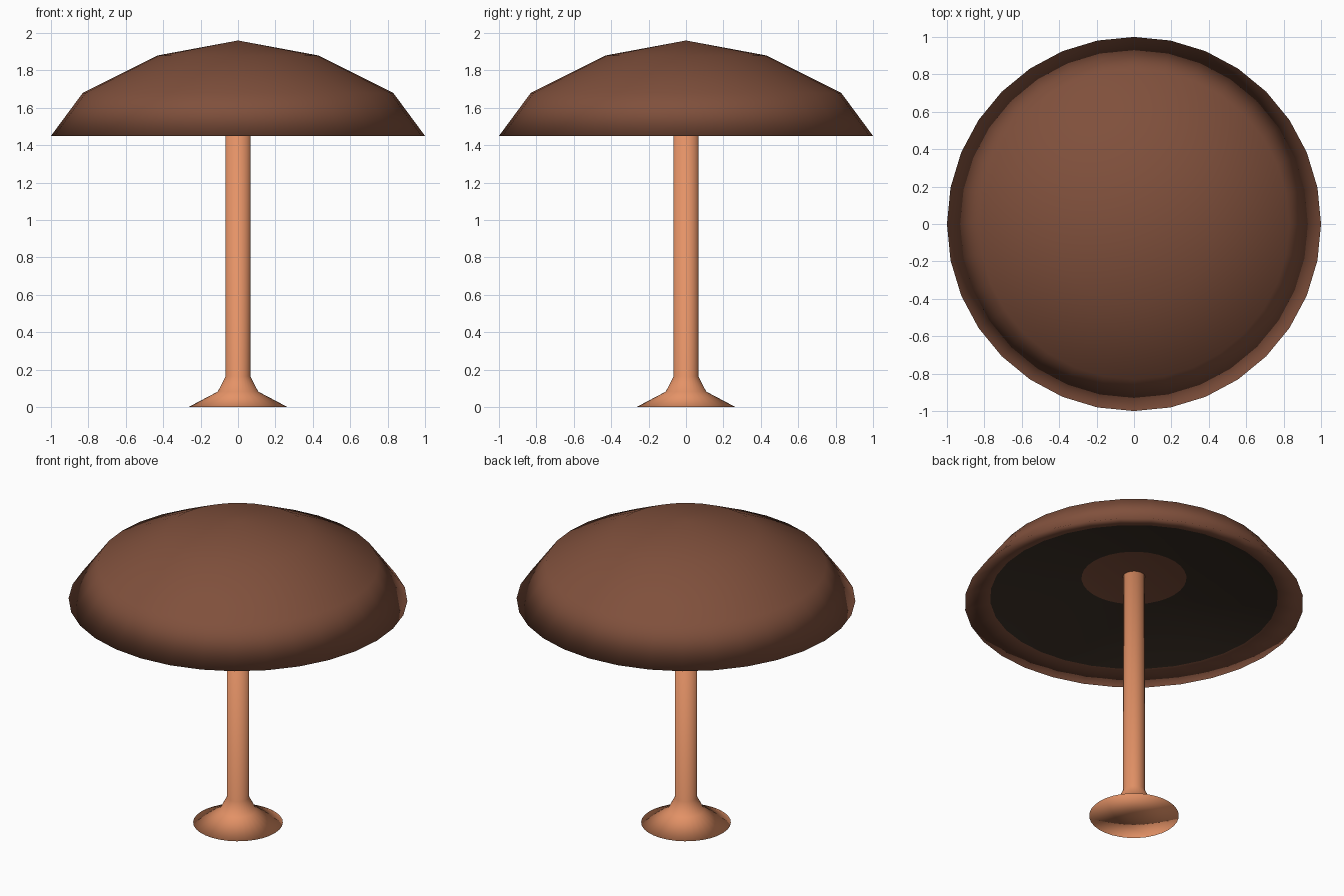
import bpy, bmesh, math

if "Cube" in bpy.data.objects:
    bpy.data.objects.remove(bpy.data.objects["Cube"])

def material(name, rgb):
    m = bpy.data.materials.new(name)
    m.diffuse_color = (*rgb, 1)
    m.use_nodes = True
    m.node_tree.nodes["Principled BSDF"].inputs["Base Color"].default_value = m.diffuse_color
    return m

brown = material("cap brown", (0.215, 0.080, 0.045))
dark = material("underside dark", (0.045, 0.030, 0.020))
orange = material("stem orange", (0.78, 0.29, 0.135))

def lathe(name, profile, mats, rule=None, sides=32):
    """Spin (radius, height) points around z; radius 0 makes a pole point."""
    bm = bmesh.new()
    rings = []
    for r, z in profile:
        n = sides if r > 0 else 1
        rings.append([bm.verts.new((r * math.cos(2 * math.pi * i / sides),
                                    r * math.sin(2 * math.pi * i / sides), z))
                      for i in range(n)])
    for k, (a, b) in enumerate(zip(rings, rings[1:])):
        for i in range(sides):
            j = (i + 1) % sides
            quad = [a[i % len(a)], a[j % len(a)], b[j % len(b)], b[i % len(b)]]
            f = bm.faces.new(list(dict.fromkeys(quad)))
            f.smooth = True
            f.material_index = rule(k) if rule else 0
    bmesh.ops.recalc_face_normals(bm, faces=bm.faces)
    mesh = bpy.data.meshes.new(name)
    bm.to_mesh(mesh)
    bm.free()
    for m in mats:
        mesh.materials.append(m)
    ob = bpy.data.objects.new(name, mesh)
    bpy.context.collection.objects.link(ob)
    return ob

# stem with flared foot
lathe("stem", [(0, 0), (0.265, 0), (0.108, 0.083), (0.066, 0.165),
               (0.066, 1.65), (0, 1.65)], [orange])

# domed cap: outer shell, then shallow conical underside with a dark ring
lathe("cap", [(0, 1.96), (0.43, 1.88), (0.83, 1.68), (1.0, 1.45),
              (0.85, 1.49), (0.31, 1.62), (0, 1.63)],
      [brown, dark], rule=lambda k: 1 if k == 4 else 0)
